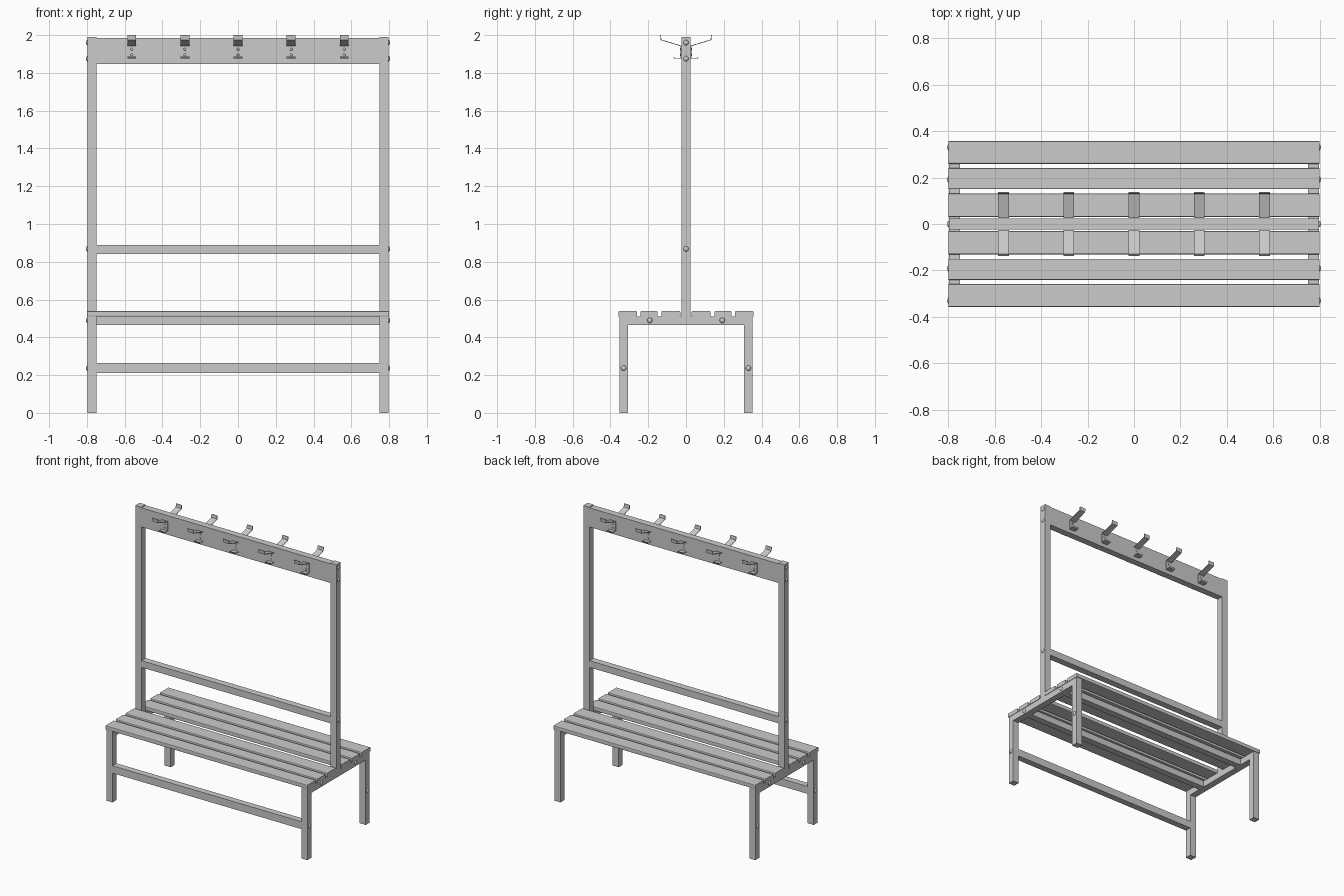
import bpy
import bmesh
from mathutils import Matrix, Vector

cube = bpy.data.objects.get("Cube")
if cube:
    bpy.data.objects.remove(cube, do_unlink=True)

OUT, INN = 0.797, 0.749       # outer and inner x of the end frames
POST = 0.024                  # half depth of the posts
SEAT = 0.51                   # underside of the slats


def add_object(name, bm):
    bmesh.ops.recalc_face_normals(bm, faces=bm.faces)
    mesh = bpy.data.meshes.new(name)
    bm.to_mesh(mesh)
    bm.free()
    obj = bpy.data.objects.new(name, mesh)
    bpy.context.collection.objects.link(obj)
    return obj


def box(name, x, y, z):
    """Box from (min, max) ranges."""
    lo, hi = (Vector(c) for c in zip(x, y, z))
    bm = bmesh.new()
    bmesh.ops.create_cube(bm, size=1)
    bmesh.ops.scale(bm, vec=hi - lo, verts=bm.verts)
    bmesh.ops.translate(bm, vec=(lo + hi) / 2, verts=bm.verts)
    return add_object(name, bm)


def span(a, b, side):
    """Range a..b, mirrored when side is negative."""
    return tuple(sorted((a * side, b * side)))


def dome(name, centre, normal, radius, height):
    """Round bolt head rising from a surface along the normal."""
    bm = bmesh.new()
    bmesh.ops.create_uvsphere(bm, u_segments=16, v_segments=8, radius=1)
    turn = Vector((0, 0, 1)).rotation_difference(Vector(normal)).to_matrix().to_4x4()
    size = Matrix.Diagonal((radius, radius, height, 1))
    bmesh.ops.transform(bm, matrix=Matrix.Translation(centre) @ turn @ size, verts=bm.verts)
    for face in bm.faces:
        face.smooth = True
    return add_object(name, bm)


# End frames: legs, seat bearers, posts and their bolts
for sx, end in ((1, "left"), (-1, "right")):
    x = span(INN, OUT, sx)
    for sy, face in ((-1, "front"), (1, "back")):
        box(f"{face}_{end}_leg", x, span(0.307, 0.353, sy), (0, 0.465))
    box(f"{end}_seat_bearer", x, (-0.353, 0.353), (0.465, SEAT))
    box(f"{end}_post", x, (-POST, POST), (SEAT, 1.99))
    bolts = [(0, 1.96), (0, 1.875), (0, 0.868)]
    bolts += [(s * y, z) for s in (-1, 1) for y, z in ((0.192, 0.49), (0.33, 0.237))]
    for y, z in bolts:
        dome(f"{end}_bolt", (sx * OUT, y, z), (sx, 0, 0), 0.014, 0.008)

# Long rails between the end frames
rail = (-INN, INN)
box("lower_front_rail", rail, (-0.353, -0.307), (0.21, 0.263))
box("back_rest_rail", rail, (-POST, POST), (0.842, 0.89))
box("hook_board", rail, (-POST, POST), (1.848, 1.985))
for s, face in ((-1, "front"), (1, "back")):
    box(f"{face}_seat_rail", rail, span(0.167, 0.215, s), (0.465, SEAT))

# Seat slats with softened long edges
for s, face in ((-1, "front"), (1, "back")):
    for part, a, b in (("inner", 0.03, 0.131), ("middle", 0.15, 0.241), ("outer", 0.259, 0.358)):
        slat = box(f"{face}_{part}_slat", (-0.8, 0.8), span(a, b, s), (SEAT, 0.539))
        bm = bmesh.new()
        bm.from_mesh(slat.data)
        long_edges = [e for e in bm.edges if abs(e.verts[0].co.x - e.verts[1].co.x) > 1]
        bmesh.ops.bevel(bm, geom=long_edges, offset=0.005, segments=2, profile=0.5, affect="EDGES")
        bm.to_mesh(slat.data)
        bm.free()

# Bent strip hooks on both faces of the board
HOOK = [(0.135, 2.0), (0.132, 1.975), (0.027, 1.943), (0.027, 1.877), (0.06, 1.877), (0.065, 1.885)]


def hook(name, x, side):
    bm = bmesh.new()
    rows = [[bm.verts.new((x + w, side * y, z)) for w in (-0.023, 0.023)] for y, z in HOOK]
    for (a, b), (c, d) in zip(rows, rows[1:]):
        bm.faces.new((a, b, d, c))
    obj = add_object(name, bm)
    solid = obj.modifiers.new("thickness", "SOLIDIFY")
    solid.thickness = 0.004
    solid.offset = 0
    solid.use_even_offset = True
    for z in (1.895, 1.925):
        dome(f"{name}_screw", (x, side * 0.029, z), (0, side, 0), 0.007, 0.004)


for s, face in ((-1, "front"), (1, "back")):
    for i in range(-2, 3):
        hook(f"{face}_hook", i * 0.281, s)
